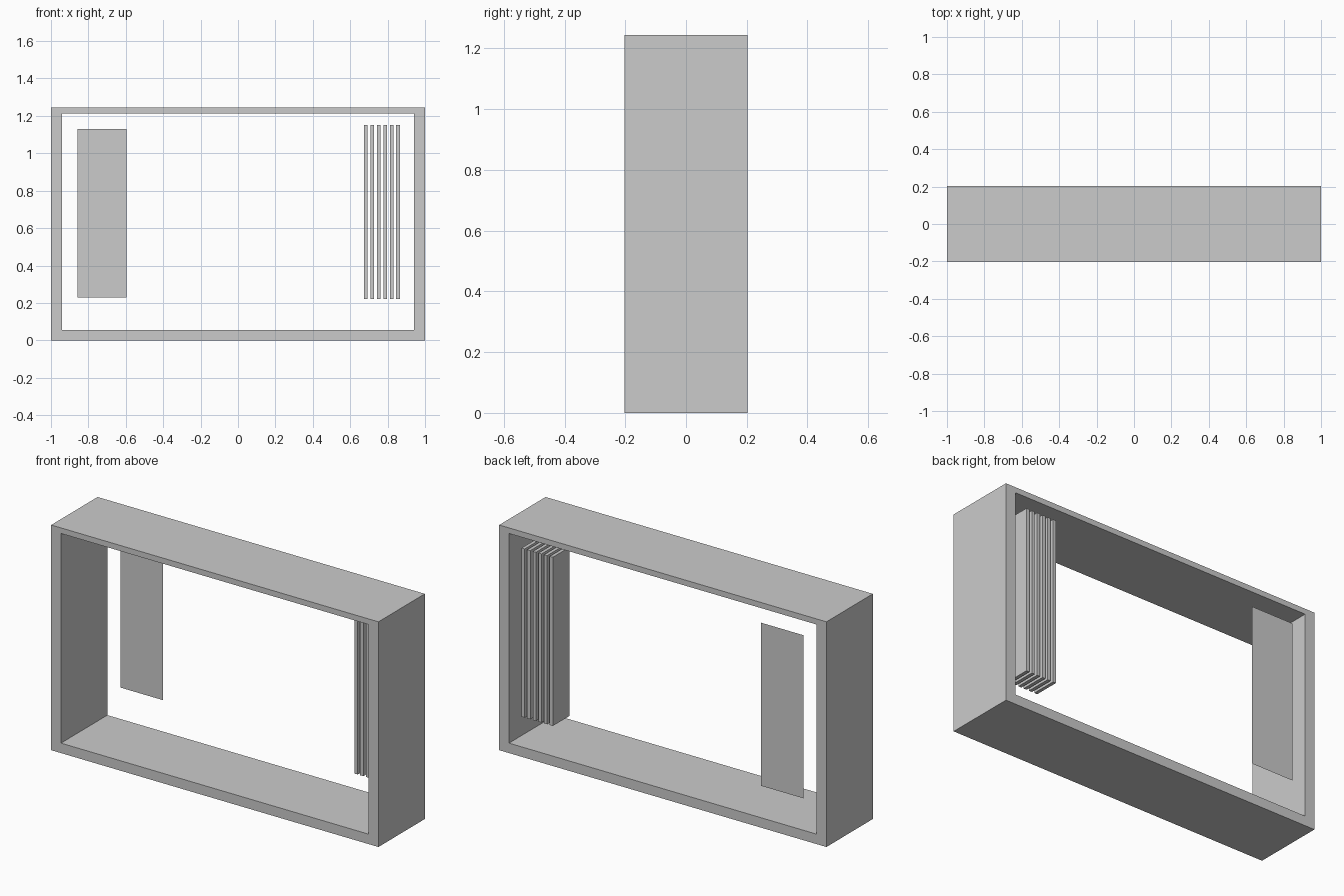
import bpy, bmesh

if "Cube" in bpy.data.objects:
    bpy.data.objects.remove(bpy.data.objects["Cube"])

DEPTH = 0.2025   # half depth of the frame
HEIGHT = 1.244


def make_object(name, bm):
    bmesh.ops.recalc_face_normals(bm, faces=bm.faces)
    mesh = bpy.data.meshes.new(name)
    bm.to_mesh(mesh)
    bm.free()
    obj = bpy.data.objects.new(name, mesh)
    bpy.context.collection.objects.link(obj)
    return obj


def box(name, x0, x1, y0, y1, z0, z1):
    bm = bmesh.new()
    bmesh.ops.create_cube(bm, size=1)
    for v in bm.verts:
        v.co = (x1 if v.co.x > 0 else x0,
                y1 if v.co.y > 0 else y0,
                z1 if v.co.z > 0 else z0)
    return make_object(name, bm)


def rect(bm, x0, x1, y, z0, z1):
    return [bm.verts.new((x, y, z)) for x, z in
            ((x0, z0), (x1, z0), (x1, z1), (x0, z1))]


# Hollow outer frame: rings of quads joining outer and inner outlines
bm = bmesh.new()
rings = [rect(bm, -1, 1, -DEPTH, 0, HEIGHT),
         rect(bm, -0.94, 0.94, -DEPTH, 0.055, 1.213),
         rect(bm, -0.94, 0.94, DEPTH, 0.055, 1.213),
         rect(bm, -1, 1, DEPTH, 0, HEIGHT)]
for k in range(4):
    a, b = rings[k], rings[(k + 1) % 4]
    for i in range(4):
        j = (i + 1) % 4
        bm.faces.new((a[i], a[j], b[j], b[i]))
make_object("outer_frame", bm)

# Flat panel, flush with the back of the frame
bm = bmesh.new()
bm.faces.new(rect(bm, -0.859, -0.597, 0.2, 0.23, 1.131))
make_object("flat_panel", bm)

# Row of upright slats
for i in range(6):
    x = 0.674 + i * 0.0344
    box(f"slat_{i + 1}", x, x + 0.019, 0.055, 0.2, 0.22, 1.152)
